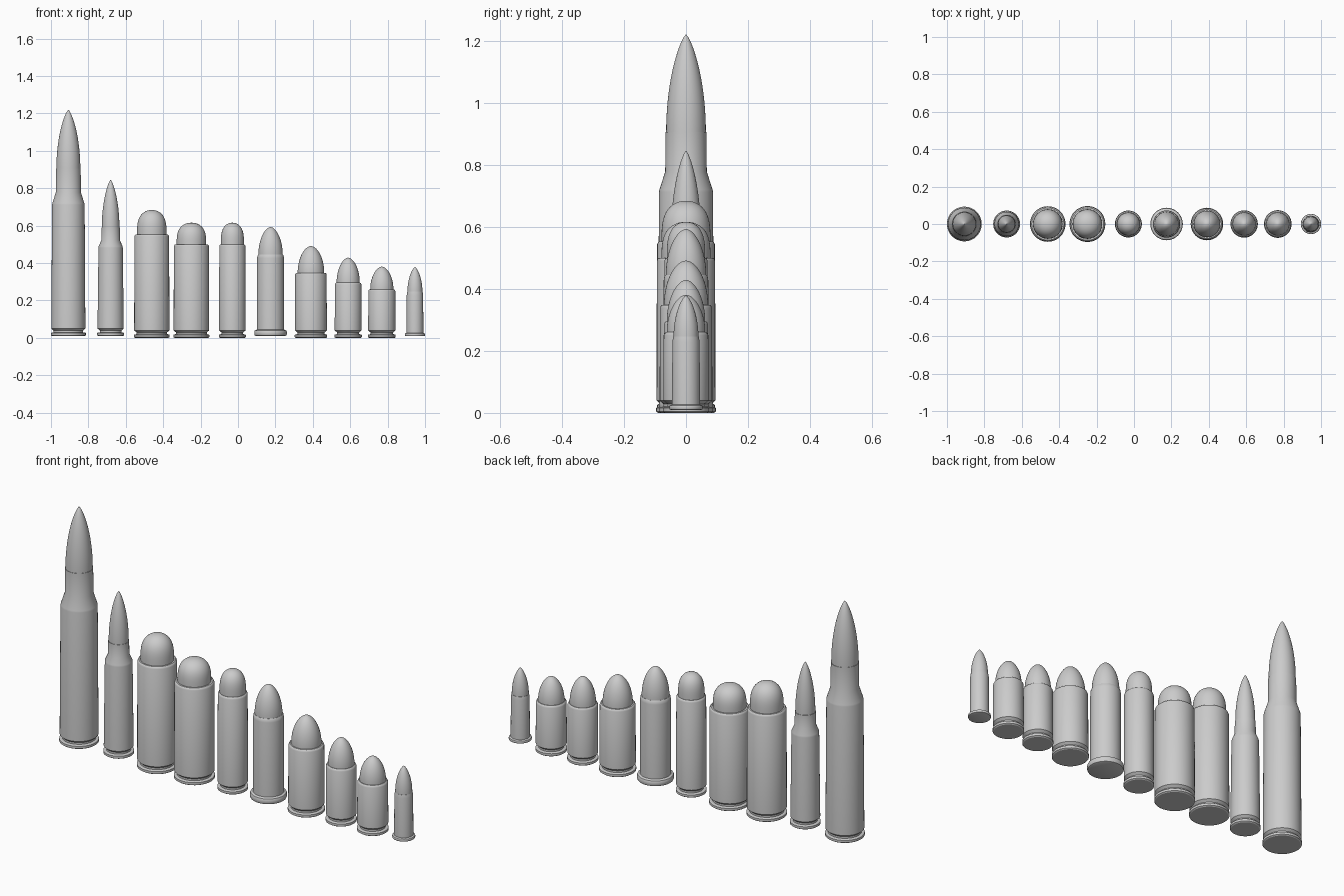
import bpy, bmesh, math

if "Cube" in bpy.data.objects:
    bpy.data.objects.remove(bpy.data.objects["Cube"])

SEG = 40


def lathe(name, x, profile):
    """Revolve (radius, z) points around a vertical axis at x."""
    bm = bmesh.new()
    rings = []
    for r, z in profile:
        if r < 1e-5:
            rings.append([bm.verts.new((0, 0, z))])
        else:
            rings.append([bm.verts.new((r * math.cos(2 * math.pi * i / SEG),
                                        r * math.sin(2 * math.pi * i / SEG), z))
                          for i in range(SEG)])
    for a, b in zip(rings, rings[1:]):
        for i in range(SEG):
            j = (i + 1) % SEG
            if len(a) == 1:
                bm.faces.new((a[0], b[j], b[i]))
            elif len(b) == 1:
                bm.faces.new((a[i], a[j], b[0]))
            else:
                bm.faces.new((a[i], a[j], b[j], b[i]))
    bmesh.ops.recalc_face_normals(bm, faces=bm.faces)
    me = bpy.data.meshes.new(name)
    bm.to_mesh(me)
    bm.free()
    ob = bpy.data.objects.new(name, me)
    ob.location.x = x
    bpy.context.collection.objects.link(ob)
    bpy.ops.object.select_all(action='DESELECT')
    ob.select_set(True)
    bpy.context.view_layer.objects.active = ob
    bpy.ops.object.shade_smooth_by_angle(angle=math.radians(30))
    return ob


def grooved_base(r, body, z):
    """Flat base, thin rim, extractor groove and bevel up to the body."""
    return [(0, z), (r - 0.006, z), (r, z + 0.004), (r, z + 0.016), (r - 0.004, z + 0.019),
            (r - 0.014, z + 0.020), (r - 0.014, z + 0.029), (body, z + 0.040)]


def flanged_base(r, body, z, h):
    """Flat base with a wide rounded rim and no groove."""
    e = h * 0.3
    return [(0, z), (r - e, z), (r - e * 0.3, z + e * 0.3), (r, z + e), (r, z + h - e),
            (r - e * 0.3, z + h - e * 0.3), (r - e, z + h), (body, z + h + 0.002)]


def bullet_profile(r, z0, z1, p, q, n=14):
    """Nose curve r * (1 - t^p)^q, with points bunched near the tip."""
    pts = [(r, z0 - 0.02)]
    for i in range(n + 1):
        t = math.sin(math.pi / 2 * i / n)
        pts.append((r * max(0.0, 1 - t ** p) ** q, z0 + (z1 - z0) * t))
    pts[-1] = (0, z1)
    return pts


# bottlenecked rifle rounds: x, rim r, body r, shoulder r, neck r, shoulder z, neck z, mouth z, tip z
rifle = [
    ("large_rifle", -0.907, 0.093, 0.091, 0.087, 0.067, 0.712, 0.778, 0.905, 1.22),
    ("small_rifle", -0.681, 0.072, 0.070, 0.065, 0.050, 0.482, 0.522, 0.590, 0.845),
]
for name, x, rim, body, sh, neck, zs, zn, zm, tip in rifle:
    case = grooved_base(rim, body, 0.01)
    case += [(sh, zs), ((sh * 0.93 + neck * 0.07), zs + 0.008), (neck, zn),
             (neck - 0.001, zm), (neck - 0.006, zm)]
    lathe(name + "_case", x, case)
    lathe(name + "_bullet", x, bullet_profile(neck - 0.003, zm, tip, 2, 0.75, 18))

# straight rounds: x, rim r, body r, mouth z, bullet r, tip z, nose p, nose q
straight = [
    ("heavy_round_a", -0.461, 0.095, 0.094, 0.553, 0.079, 0.684, 3.2, 0.48),
    ("heavy_round_b", -0.249, 0.096, 0.095, 0.500, 0.079, 0.616, 3.2, 0.48),
    ("long_round", -0.030, 0.072, 0.071, 0.500, 0.062, 0.616, 3.2, 0.48),
    ("wide_round", 0.390, 0.087, 0.085, 0.348, 0.071, 0.491, 2, 0.55),
    ("medium_round", 0.589, 0.073, 0.072, 0.295, 0.062, 0.429, 2, 0.57),
    ("short_round", 0.769, 0.074, 0.073, 0.260, 0.062, 0.381, 2, 0.57),
]
for name, x, rim, body, zm, br, tip, p, q in straight:
    case = grooved_base(rim, body, 0.0)
    case += [(body - 0.001, zm - 0.010), (body - 0.004, zm - 0.003),
             (body - 0.008, zm), (br - 0.004, zm)]
    lathe(name + "_case", x, case)
    lathe(name + "_bullet", x, bullet_profile(br, zm, tip, p, q))

# flanged rounds: x, rim r, rim height, body r, mouth z, bullet r, tip z, nose q
flanged = [
    ("revolver_round", 0.174, 0.087, 0.032, 0.073, 0.445, 0.065, 0.593, 0.58),
    ("tiny_round", 0.946, 0.054, 0.015, 0.045, 0.247, 0.040, 0.379, 0.72),
]
for name, x, rim, h, body, zm, br, tip, q in flanged:
    case = flanged_base(rim, body, 0.01, h)
    case += [(body - 0.001, zm - 0.018), (body - 0.003, zm - 0.006),
             (br + 0.001, zm), (br - 0.004, zm)]
    lathe(name + "_case", x, case)
    lathe(name + "_bullet", x, bullet_profile(br, zm, tip, 2, q))
